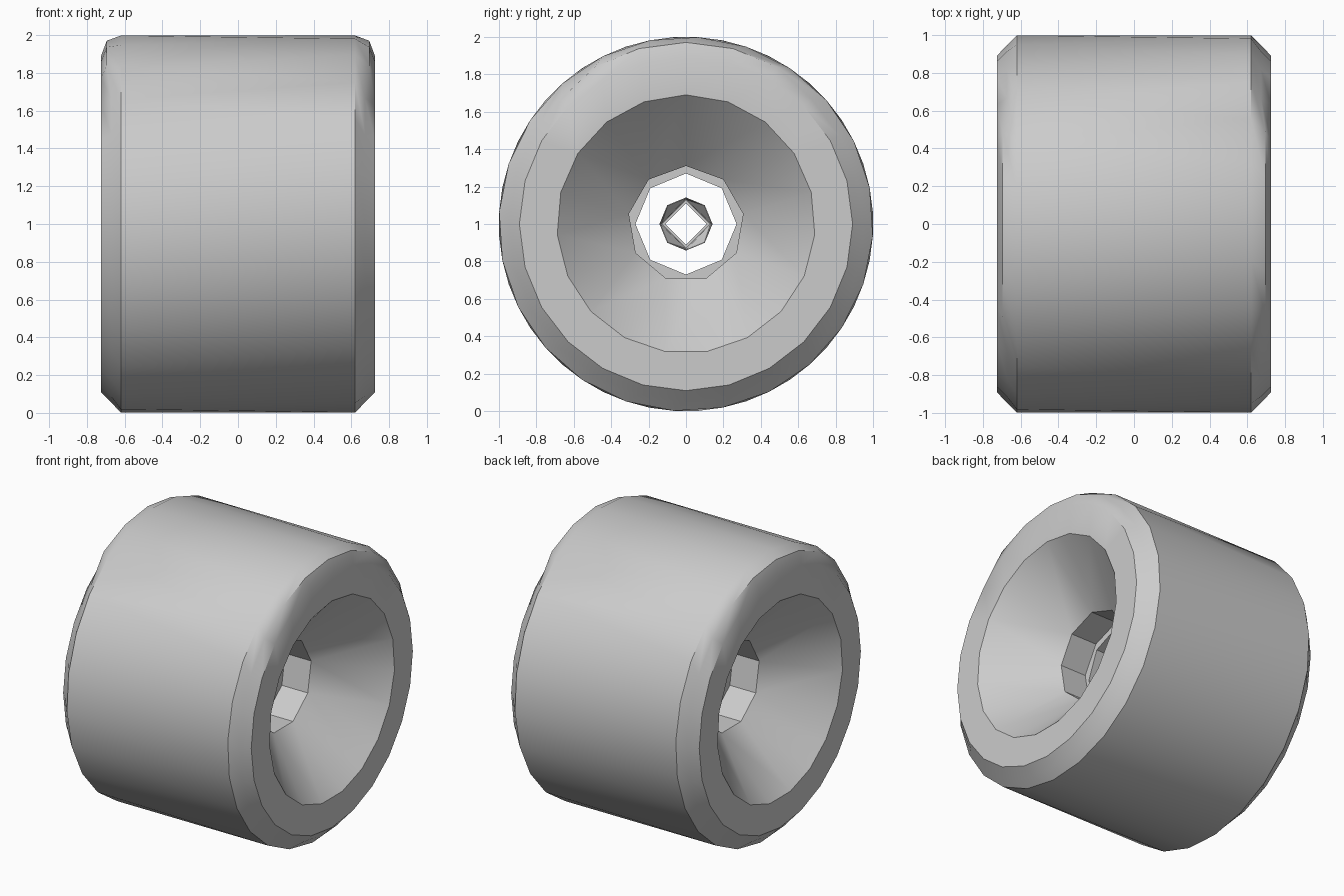
import bpy, bmesh, math

cube = bpy.data.objects.get("Cube")
if cube:
    bpy.data.objects.remove(cube, do_unlink=True)

grey = bpy.data.materials.new("plain grey")
grey.use_nodes = True
grey.diffuse_color = (0.6, 0.6, 0.6, 1)
grey.node_tree.nodes["Principled BSDF"].inputs["Base Color"].default_value = (0.6, 0.6, 0.6, 1)


def ring(bm, point, sides, turn, side):
    """Loop of vertices around the x axis; turn is a fraction of one step."""
    verts = []
    for i in range(sides):
        a = 2 * math.pi * (i + turn * side) / sides
        x, r = point(a) if callable(point) else point
        verts.append(bm.verts.new((side * x, r * math.sin(a), 1 + r * math.cos(a))))
    return verts


def stitch(bm, a, b):
    """Join two loops, stepping along whichever has the nearer next corner."""
    n, m = len(a), len(b)
    i = j = 0
    while i < n or j < m:
        step_a = (i + 1) * m
        step_b = (j + 1) * n
        corners = [a[i % n], b[j % m]]
        if step_b <= step_a:
            j += 1
            corners.append(b[j % m])
        if step_a <= step_b:
            i += 1
            corners.append(a[i % n])
        bm.faces.new(corners)


def ring_solid(name, half_profile):
    """Skin a two-sided chain of (point, sides, turn) loops into a closed ring."""
    bm = bmesh.new()
    loops = [ring(bm, *p, 1) for p in half_profile]
    loops += [ring(bm, *p, -1) for p in reversed(half_profile)]
    for i, loop in enumerate(loops):
        stitch(bm, loop, loops[(i + 1) % len(loops)])
    bmesh.ops.recalc_face_normals(bm, faces=bm.faces)
    mesh = bpy.data.meshes.new(name)
    bm.to_mesh(mesh)
    bm.free()
    mesh.materials.append(grey)
    obj = bpy.data.objects.new(name, mesh)
    bpy.context.collection.objects.link(obj)
    bpy.ops.object.select_all(action='DESELECT')
    obj.select_set(True)
    bpy.context.view_layer.objects.active = obj
    bpy.ops.object.shade_smooth_by_angle(angle=math.radians(35))


def shoulder(a):
    """Chamfer is fuller across the top of the wheel."""
    return (0.695, 0.97) if math.cos(a) > math.cos(math.radians(32)) else (0.672, 0.945)


# Wheel: through hole, stepped seat, conical recess, flat rim, chamfer, tread
ring_solid("wheel_body", [
    ((0.15, 0.27), 8, 0), ((0.15, 0.31), 9, 0), ((0.35, 0.31), 9, 0),
    ((0.725, 0.69), 19, 0), ((0.725, 0.89), 24, 0), (shoulder, 24, 0),
    ((0.62, 1.0), 24, 0.25)])

# Small axle sleeve: square bore flaring to an octagonal end
ring_solid("axle_sleeve", [
    ((0.04, 0.11), 4, 0), ((0.04, 0.13), 4, 0),
    ((0.1, 0.138), 8, 0), ((0.1, 0.142), 8, 0)])
